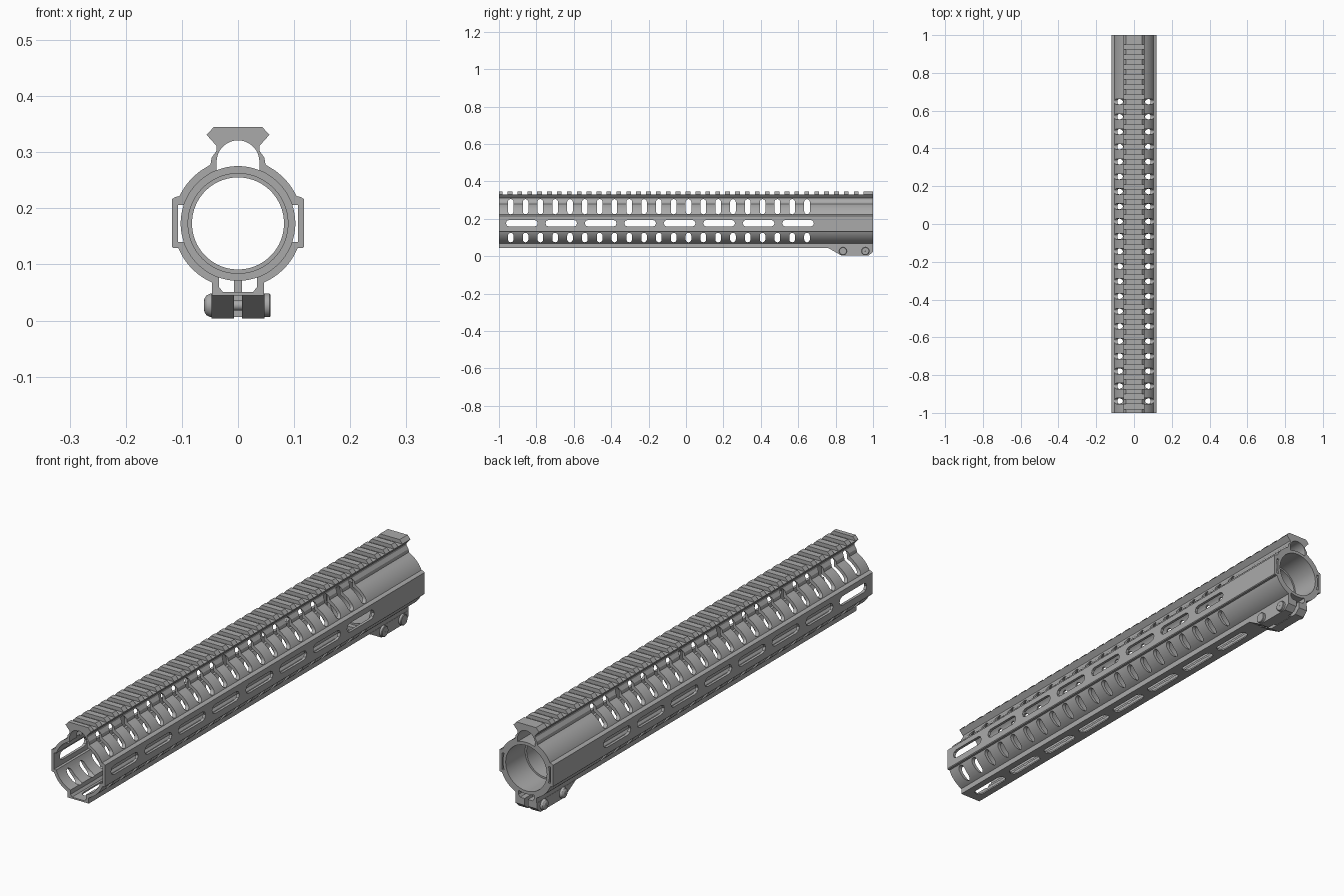
import bpy, bmesh
from math import sin, cos, radians, pi
from mathutils import Vector

cube = bpy.data.objects.get("Cube")
if cube:
    bpy.data.objects.remove(cube)

metal = bpy.data.materials.new("grey metal")
metal.use_nodes = True
metal.diffuse_color = (0.4, 0.4, 0.4, 1)
metal.node_tree.nodes["Principled BSDF"].inputs["Base Color"].default_value = metal.diffuse_color

AXIS_Z = 0.173  # height of the bore axis


def arc(r, start, end, cz=AXIS_Z, n=16):
    """Points on a circle in the x-z plane, angles in degrees."""
    angles = [radians(start + (end - start) * i / n) for i in range(n + 1)]
    return [(r * cos(a), cz + r * sin(a)) for a in angles]


def mirrored(half):
    return half + [(-x, z) for x, z in reversed(half) if x > 1e-5]


def stadium(cu, cv, length, width, n=8):
    """Rounded slot outline, long in the first direction."""
    r, d = width / 2, (length - width) / 2
    pts = []
    for side, base in ((1, -90), (-1, 90)):
        for i in range(n + 1):
            a = radians(base + 180 * i / n)
            pts.append((cu + side * d + r * cos(a), cv + r * sin(a)))
    return pts


def rect(u0, u1, v0, v1):
    return [(u0, v0), (u1, v0), (u1, v1), (u0, v1)]


PLACE = {"x": lambda u, v, t: (t, u, v),
         "y": lambda u, v, t: (u, t, v),
         "z": lambda u, v, t: (u, v, t)}


def add_prism(bm, pts, axis, start, end):
    place = PLACE[axis]
    a, b = ([bm.verts.new(place(u, v, t)) for u, v in pts] for t in (start, end))
    faces = [bm.faces.new(a), bm.faces.new(b[::-1])]
    for i in range(len(pts)):
        j = (i + 1) % len(pts)
        faces.append(bm.faces.new((a[i], b[i], b[j], a[j])))
    bmesh.ops.recalc_face_normals(bm, faces=faces)


def add_lathe(bm, profile, axis, centre, segments=64):
    """Spin a closed (radius, distance) profile around an axis."""
    place, centre = PLACE[axis], Vector(centre)
    rows = []
    for s in range(segments):
        a = 2 * pi * s / segments
        rows.append([bm.verts.new(centre + Vector(place(r * cos(a), r * sin(a), t)))
                     for r, t in profile])
    faces = []
    for s in range(segments):
        p, q = rows[s], rows[(s + 1) % segments]
        for i in range(len(profile)):
            j = (i + 1) % len(profile)
            faces.append(bm.faces.new((p[i], p[j], q[j], q[i])))
    bmesh.ops.recalc_face_normals(bm, faces=faces)


def finish(bm, name):
    mesh = bpy.data.meshes.new(name)
    bm.to_mesh(mesh)
    bm.free()
    mesh.materials.append(metal)
    obj = bpy.data.objects.new(name, mesh)
    bpy.context.collection.objects.link(obj)
    return obj


def smooth(obj):
    bpy.ops.object.select_all(action="DESELECT")
    obj.select_set(True)
    bpy.context.view_layer.objects.active = obj
    bpy.ops.object.shade_smooth_by_angle(angle=radians(25))


def cut(obj, cutter):
    cutter.hide_render = True
    mod = obj.modifiers.new("cut", "BOOLEAN")
    mod.operation, mod.solver, mod.object = "DIFFERENCE", "EXACT", cutter
    bpy.context.view_layer.objects.active = obj
    bpy.ops.object.modifier_apply(modifier=mod.name)
    bpy.data.objects.remove(cutter)


# Handguard: outer section with rail on top, flat side pads and flat bottom
outer = [(0, .345), (.043, .345), (.056, .331), (.038, .311), (.038, .303),
         (.047, .29), (.049, .278)]
outer += arc(.115, 59, 25.2)
outer += [(.112, .22), (.118, .216), (.118, .132), (.115, .129)]
outer += arc(.115, -22.5, -66.4) + [(.046, .045), (0, .045)]
bm = bmesh.new()
add_prism(bm, mirrored(outer), "y", -1, 1)
handguard = finish(bm, "handguard")

# Inner channel: arch under the rail, round bore, side and bottom pockets
inner = arc(.038, 90, 0, .283)
inner += arc(.1018, 68, 18.9) + [(.107, .206), (.107, .14)]
inner += arc(.1018, -18.9, -70.5) + [(.034, .06), (.027, .051), (0, .051)]
inner[0] = (0, .321)
bm = bmesh.new()
add_prism(bm, mirrored(inner), "y", -1.1, 1.1)
cut(handguard, finish(bm, "channel_cutter"))

# Vent slots, accessory slots, rail grooves and the rear clamp slit
bm = bmesh.new()
for i in range(21):
    y = -.937 + i * .0792
    for z0, z1 in ((.224, .305), (.074, .125)):
        slot = stadium((z0 + z1) / 2, y, z1 - z0, .03)
        add_prism(bm, [(v, u) for u, v in slot], "x", -.2, .2)
for i in range(8):
    y = -.878 + i * .211
    add_prism(bm, stadium(y, .176, .17, .036, 4), "x", -.2, .2)
    add_prism(bm, [(v, u) for u, v in stadium(y, 0, .17, .036, 4)], "z", .02, .06)
for i in range(37):
    y = -.968 + i * .0529
    add_prism(bm, rect(y - .0138, y + .0138, .3305, .4), "x", -.2, .2)
add_prism(bm, rect(-.007, .007, .8, 1.1), "z", .02, .06)
cut(handguard, finish(bm, "slot_cutter"))
smooth(handguard)

# Mounting sleeve inside the rear end, with an inner lip
bm = bmesh.new()
add_lathe(bm, [(.1022, .7), (.1022, 1), (.09, 1), (.089, .88), (.082, .88),
               (.082, .72), (.089, .72), (.089, .7)], "y", (0, 0, AXIS_Z), 96)
smooth(finish(bm, "mounting_sleeve"))

# Split clamp block under the rear end
bm = bmesh.new()
side = [(.755, .047), (.83, .004), (.978, .004), (1, .024), (1, .047)]
for x0, x1 in ((.007, .047), (-.047, -.007)):
    add_prism(bm, side, "x", x0, x1)
finish(bm, "clamp_block")

bm = bmesh.new()
add_prism(bm, rect(-.007, .007, .006, .078), "y", .86, .95)
finish(bm, "clamp_tab")

# Cross screws: rounded head on the right, flat nut on the left
for name, y in (("front", .839), ("rear", .959)):
    bm = bmesh.new()
    add_lathe(bm, [(.001, -.061), (.012, -.06), (.018, -.056), (.021, -.049),
                   (.021, -.04), (.001, -.04)], "x", (0, y, .027), 32)
    add_lathe(bm, [(.001, .04), (.021, .04), (.021, .056), (.019, .058),
                   (.001, .058)], "x", (0, y, .027), 32)
    add_lathe(bm, [(.001, -.04), (.009, -.04), (.009, .04), (.001, .04)],
              "x", (0, y, .027), 24)
    smooth(finish(bm, name + "_clamp_screw"))
